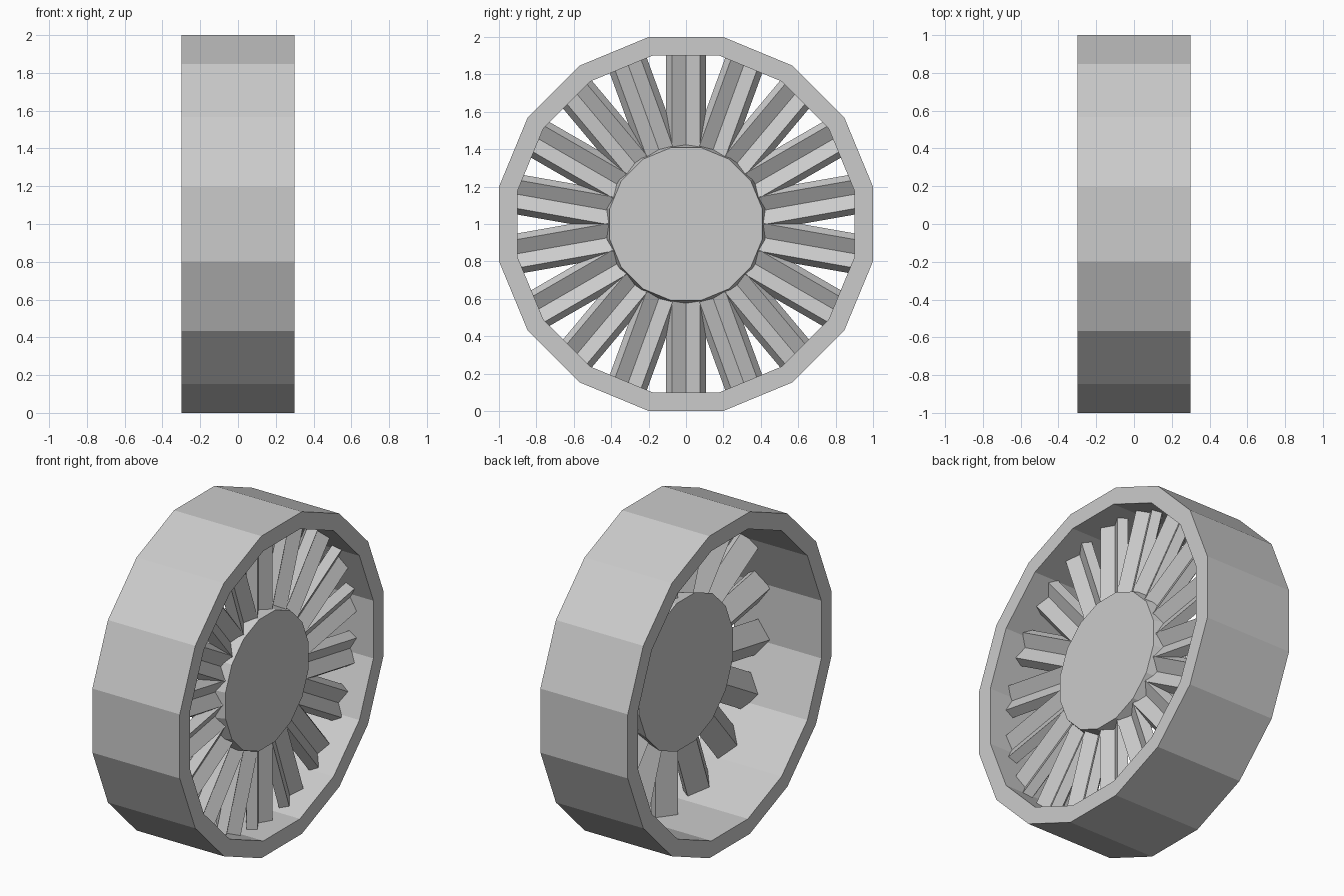
import bpy, bmesh, math
from mathutils import Matrix

if "Cube" in bpy.data.objects:
    bpy.data.objects.remove(bpy.data.objects["Cube"])

SIDES, SPOKES = 16, 18


def finish(name, bm):
    bmesh.ops.recalc_face_normals(bm, faces=bm.faces)
    me = bpy.data.meshes.new(name)
    bm.to_mesh(me)
    bm.free()
    ob = bpy.data.objects.new(name, me)
    ob.location.z = 1
    bpy.context.collection.objects.link(ob)
    return ob


def ring(bm, x, apothem):
    # 16-sided loop around the x axis with a flat at the top
    r = apothem / math.cos(math.pi / SIDES)
    return [bm.verts.new((x, r * math.sin(a), r * math.cos(a)))
            for a in ((k + 0.5) * math.tau / SIDES for k in range(SIDES))]


def bridge(bm, a, b):
    n = len(a)
    for i in range(n):
        j = (i + 1) % n
        bm.faces.new((a[i], a[j], b[j], b[i]))


# outer rim: rectangular section swept around the axle
bm = bmesh.new()
loops = [ring(bm, x, r) for x, r in ((-0.3, 1), (0.3, 1), (0.3, 0.9), (-0.3, 0.9))]
for i in range(4):
    bridge(bm, loops[i], loops[(i + 1) % 4])
finish("rim", bm)

# hub: tapered disc, wider on the inner side
bm = bmesh.new()
back, front = ring(bm, 0.0, 0.46), ring(bm, 0.2, 0.408)
bridge(bm, back, front)
bm.faces.new(back)
bm.faces.new(front)
finish("hub", bm)

# spokes: grooved V-section bars, as (x, sideways) points
section = [(0.185, 0.075), (0.14, 0), (0.185, -0.075),
           (0.135, -0.107), (0.055, 0), (0.135, 0.107)]
for k in range(SPOKES):
    bm = bmesh.new()
    low, high = [[bm.verts.new((x, y, z)) for x, y in section] for z in (0.3, 0.925)]
    bridge(bm, low, high)
    bm.faces.new(low)
    bm.faces.new(high)
    bmesh.ops.transform(bm, verts=bm.verts,
                        matrix=Matrix.Rotation(k * math.tau / SPOKES, 4, 'X'))
    finish(f"spoke_{k + 1}", bm)
